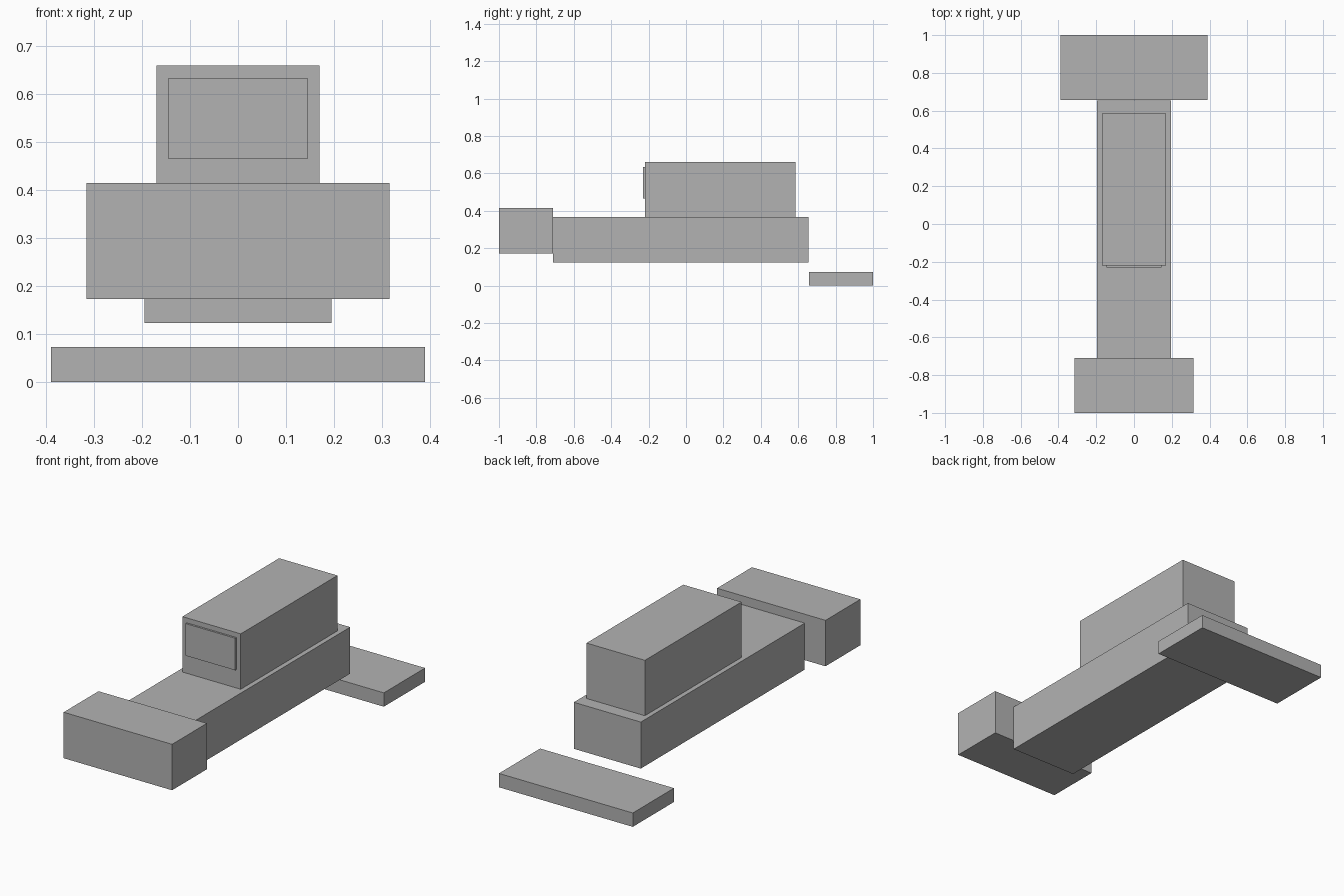
import bpy

# Remove the default cube
old = bpy.data.objects.get("Cube")
if old:
    bpy.data.objects.remove(old, do_unlink=True)

# Single plain grey
grey = bpy.data.materials.new("plain grey")
grey.use_nodes = True
colour = (0.45, 0.45, 0.45, 1)
grey.diffuse_color = colour
grey.node_tree.nodes["Principled BSDF"].inputs["Base Color"].default_value = colour


def box(name, half_width, y0, y1, z0, z1):
    """Box centred on x = 0, given its half width and its y and z ranges."""
    bpy.ops.mesh.primitive_cube_add(size=1, location=(0, (y0 + y1) / 2, (z0 + z1) / 2))
    obj = bpy.context.object
    obj.name = name
    obj.scale = (2 * half_width, y1 - y0, z1 - z0)
    bpy.ops.object.transform_apply(location=False, rotation=False, scale=True)
    obj.data.materials.append(grey)
    return obj


# Long central body
box("body", 0.195, -0.71, 0.655, 0.123, 0.368)
# Wide block across the front end
box("front_block", 0.316, -1.0, -0.71, 0.173, 0.415)
# Cabin on top of the body, with a raised panel on its front
box("cabin", 0.17, -0.22, 0.585, 0.368, 0.66)
box("front_panel", 0.145, -0.23, -0.22, 0.465, 0.634)
# Low flat plate behind the body
box("rear_plate", 0.39, 0.657, 1.0, 0.0, 0.073)
